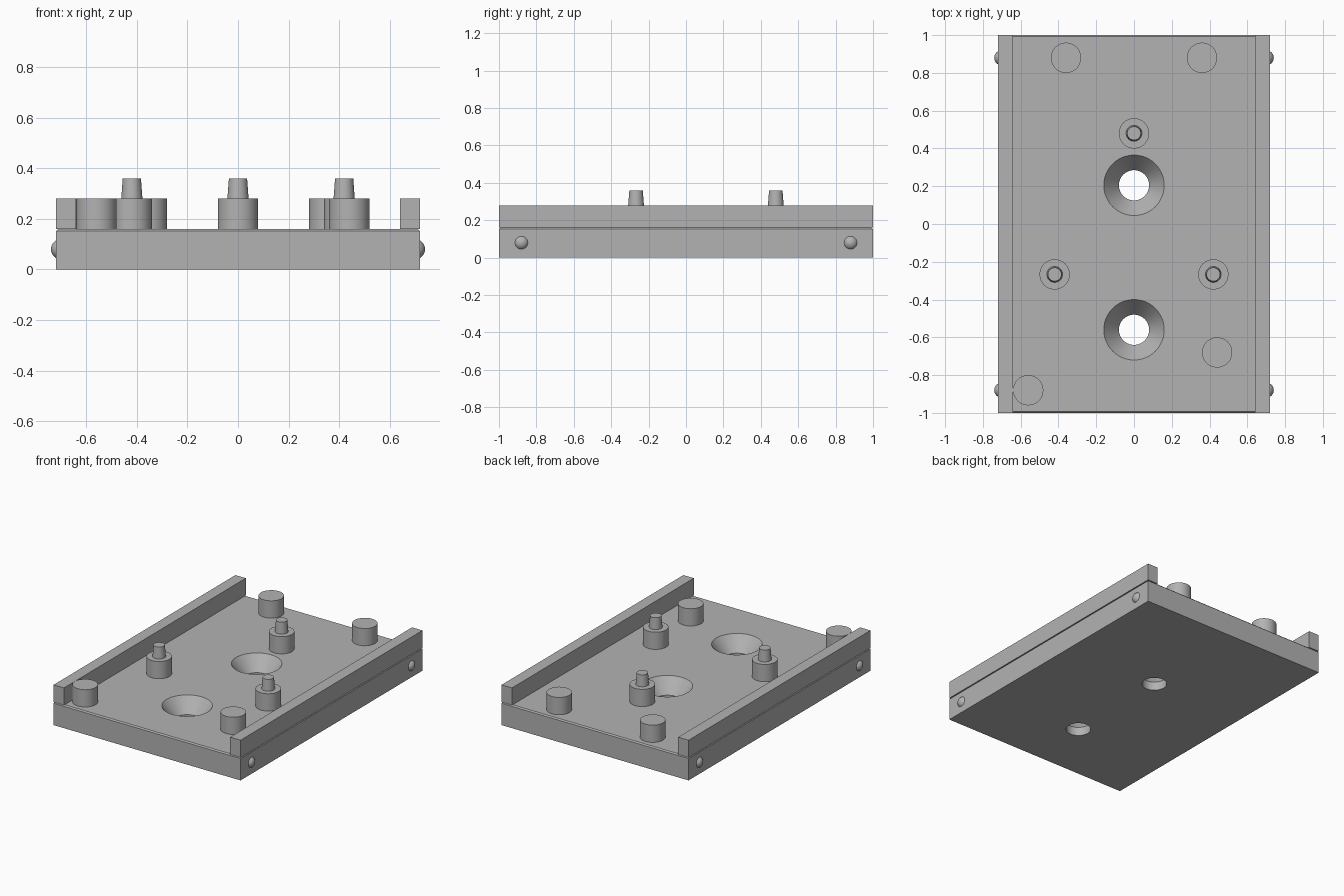
import bpy, bmesh, math
from mathutils import Matrix, Vector

if "Cube" in bpy.data.objects:
    bpy.data.objects.remove(bpy.data.objects["Cube"])

grey = bpy.data.materials.new("mid grey")
grey.diffuse_color = (0.45, 0.45, 0.45, 1)
grey.use_nodes = True
grey.node_tree.nodes["Principled BSDF"].inputs["Base Color"].default_value = grey.diffuse_color

BASE_TOP, RAIL_TOP, PIN_TOP = 0.16, 0.28, 0.36
HALF_X, HALF_Y = 0.72, 1.0
SEG = 48


def finish(name, bm, smooth=True):
    bmesh.ops.recalc_face_normals(bm, faces=bm.faces)
    mesh = bpy.data.meshes.new(name)
    bm.to_mesh(mesh)
    bm.free()
    mesh.materials.append(grey)
    ob = bpy.data.objects.new(name, mesh)
    bpy.context.collection.objects.link(ob)
    if smooth:
        bpy.ops.object.select_all(action='DESELECT')
        ob.select_set(True)
        bpy.context.view_layer.objects.active = ob
        bpy.ops.object.shade_smooth_by_angle(angle=math.radians(30))
    return ob


def box(name, x0, x1, y0, y1, z0, z1, chamfer=0):
    bm = bmesh.new()
    size = Vector((x1 - x0, y1 - y0, z1 - z0))
    mid = Vector((x0 + x1, y0 + y1, z0 + z1)) / 2
    bmesh.ops.create_cube(bm, size=1, matrix=Matrix.Translation(mid) @ Matrix.Diagonal((*size, 1)))
    if chamfer:
        top = [e for e in bm.edges if all(v.co.z > z1 - 1e-5 for v in e.verts)]
        bmesh.ops.bevel(bm, geom=top, offset=chamfer, segments=1, affect='EDGES')
    return finish(name, bm, smooth=False)


def turned(name, x, y, profile):
    """Solid of revolution from (radius, z) rings, capped at both ends."""
    bm = bmesh.new()
    rings = [[bm.verts.new((x + r * math.cos(2 * math.pi * i / SEG),
                            y + r * math.sin(2 * math.pi * i / SEG), z)) for i in range(SEG)]
             for r, z in profile]
    for a, b in zip(rings, rings[1:]):
        for i in range(SEG):
            j = (i + 1) % SEG
            bm.faces.new((a[i], a[j], b[j], b[i]))
    bm.faces.new(rings[0])
    bm.faces.new(rings[-1])
    return finish(name, bm)


# Base plate with chamfered top rim
base = box("base_plate", -HALF_X, HALF_X, -HALF_Y, HALF_Y, 0, BASE_TOP, chamfer=0.008)

# Two countersunk screw holes
for y in (0.205, -0.56):
    cutter = turned("screw_hole_cutter", 0, y,
                    [(0.08, -0.05), (0.08, 0.06), (0.16, BASE_TOP), (0.16, 0.2)])
    cutter.hide_render = True
    mod = base.modifiers.new("screw_hole", 'BOOLEAN')
    mod.operation, mod.solver, mod.object = 'DIFFERENCE', 'EXACT', cutter
    bpy.context.view_layer.objects.active = base
    bpy.ops.object.modifier_apply(modifier=mod.name)
    bpy.data.objects.remove(cutter)
bpy.ops.object.select_all(action='DESELECT')
base.select_set(True)
bpy.ops.object.shade_smooth_by_angle(angle=math.radians(30))

# Side rails and round catches on the outer sides
for side, s in (("left", -1), ("right", 1)):
    x0, x1 = sorted((s * 0.64, s * HALF_X))
    box(side + "_rail", x0, x1, -HALF_Y, HALF_Y, BASE_TOP, RAIL_TOP)
    for y in (-0.88, 0.88):
        bm = bmesh.new()
        bmesh.ops.create_uvsphere(bm, u_segments=32, v_segments=16, radius=0.04,
                                  matrix=Matrix.Translation((s * 0.70, y, 0.08)))
        finish(side + "_catch", bm)

# Plain support posts
for x, y in ((-0.36, 0.88), (0.36, 0.88), (0.44, -0.68), (-0.56, -0.88)):
    turned("support_post", x, y, [(0.08, BASE_TOP), (0.08, RAIL_TOP)])

# Posts with a tapered locating pin
for x, y in ((0, 0.48), (-0.42, -0.267), (0.42, -0.267)):
    turned("pin_post", x, y, [(0.08, BASE_TOP), (0.08, RAIL_TOP), (0.042, RAIL_TOP),
                              (0.036, PIN_TOP)])
